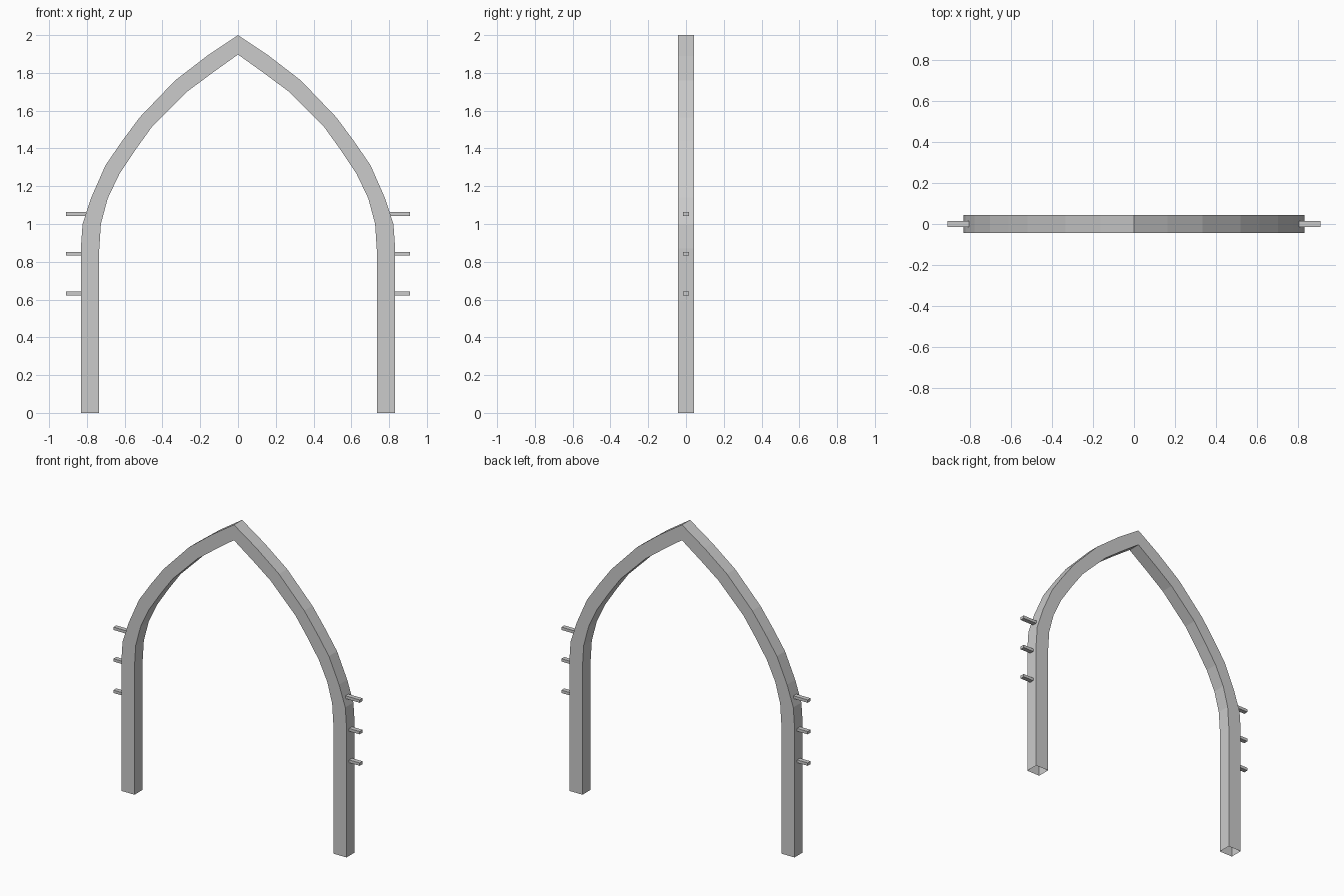
import bpy, bmesh

if "Cube" in bpy.data.objects:
    bpy.data.objects.remove(bpy.data.objects["Cube"])

HALF_DEPTH = 0.043

# Right half of the arch: matching outer and inner (x, z) points, foot to apex
OUTER = [(0.832, 0), (0.832, 0.87), (0.823, 1.0), (0.777, 1.14), (0.702, 1.31),
         (0.613, 1.44), (0.520, 1.565), (0.333, 1.76), (0.164, 1.89), (0, 2.0)]
INNER = [(0.735, 0), (0.735, 0.86), (0.726, 1.0), (0.690, 1.135), (0.628, 1.265),
         (0.545, 1.39), (0.455, 1.515), (0.270, 1.70), (0.140, 1.797), (0, 1.897)]


def add_object(name, bm):
    bmesh.ops.recalc_face_normals(bm, faces=bm.faces)
    mesh = bpy.data.meshes.new(name)
    bm.to_mesh(mesh)
    bm.free()
    obj = bpy.data.objects.new(name, mesh)
    bpy.context.collection.objects.link(obj)
    return obj


def add_mirror(obj):
    mod = obj.modifiers.new("mirror", 'MIRROR')
    mod.use_axis[0] = True
    mod.use_clip = True


# Pointed arch: box section swept along the profile, feet left open
bm = bmesh.new()
rings = []
for (ox, oz), (ix, iz) in zip(OUTER, INNER):
    section = [(ox, -HALF_DEPTH, oz), (ox, HALF_DEPTH, oz),
               (ix, HALF_DEPTH, iz), (ix, -HALF_DEPTH, iz)]
    rings.append([bm.verts.new(p) for p in section])
for a, b in zip(rings, rings[1:]):
    for i in range(4):
        j = (i + 1) % 4
        bm.faces.new((a[i], a[j], b[j], b[i]))
add_mirror(add_object("arch_frame", bm))

# Short pegs on the outside of each leg
for n, (z, x0) in enumerate([(0.632, 0.825), (0.842, 0.825), (1.053, 0.805)]):
    bm = bmesh.new()
    bmesh.ops.create_cube(bm, size=1)
    x1 = 0.91
    bmesh.ops.scale(bm, vec=(x1 - x0, 0.03, 0.019), verts=bm.verts)
    bmesh.ops.translate(bm, vec=((x0 + x1) / 2, 0, z), verts=bm.verts)
    add_mirror(add_object(f"side_peg_{n + 1}", bm))
